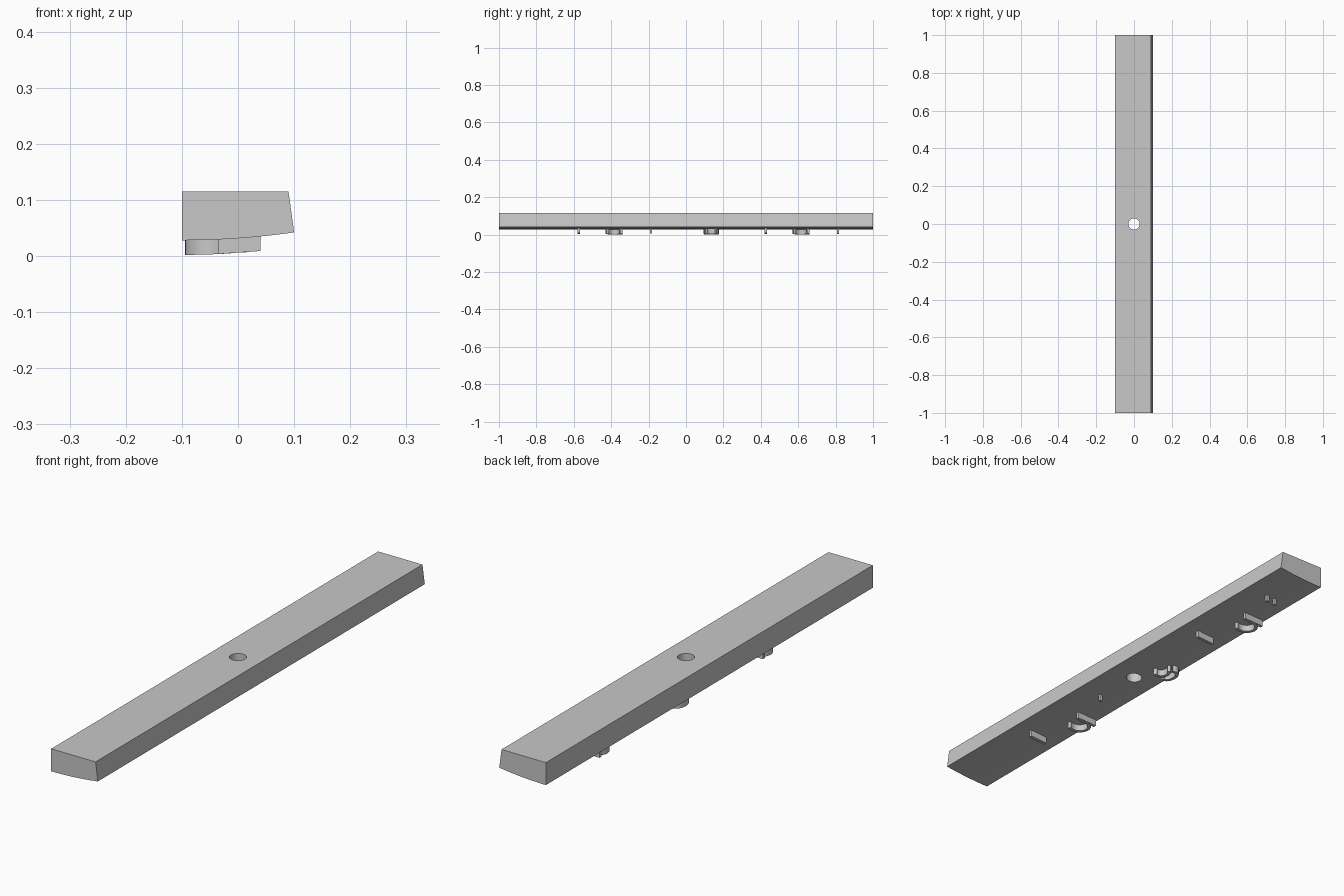
import bpy
import bmesh
import math
from mathutils import Vector

cube = bpy.data.objects.get("Cube")
if cube:
    bpy.data.objects.remove(cube)

grey = bpy.data.materials.new("plain grey")
grey.use_nodes = True
colour = (0.58, 0.58, 0.58, 1)
grey.diffuse_color = colour
grey.node_tree.nodes["Principled BSDF"].inputs["Base Color"].default_value = colour

RIB_HEIGHT = 0.026
RIB_WIDTH = 0.013


def underside(x):
    """Height of the gently curved underside."""
    return 0.028 + 0.35 * (x + 0.1) ** 2


def finish(name, bm):
    bmesh.ops.recalc_face_normals(bm, faces=bm.faces)
    mesh = bpy.data.meshes.new(name)
    bm.to_mesh(mesh)
    bm.free()
    mesh.materials.append(grey)
    obj = bpy.data.objects.new(name, mesh)
    bpy.context.collection.objects.link(obj)
    return obj


def smooth(obj):
    bpy.ops.object.select_all(action='DESELECT')
    obj.select_set(True)
    bpy.context.view_layer.objects.active = obj
    bpy.ops.object.shade_smooth_by_angle(angle=math.radians(30))


def rib(name, path, width=RIB_WIDTH):
    """Wall along an (x, y) path, hanging from the curved underside."""
    pts = [Vector(p) for p in path]
    bm = bmesh.new()
    rings = []
    for i, p in enumerate(pts):
        along = (pts[min(i + 1, len(pts) - 1)] - pts[max(i - 1, 0)]).normalized()
        side = Vector((-along.y, along.x)) * width / 2
        ring = []
        for q, drop in ((p - side, -0.004), (p + side, -0.004),
                        (p + side, RIB_HEIGHT), (p - side, RIB_HEIGHT)):
            ring.append(bm.verts.new((q.x, q.y, underside(q.x) - drop)))
        rings.append(ring)
    for a, b in zip(rings, rings[1:]):
        for k in range(4):
            n = (k + 1) % 4
            bm.faces.new((a[k], a[n], b[n], b[k]))
    bm.faces.new(rings[0])
    bm.faces.new(rings[-1])
    smooth(finish(name, bm))


def arc(cx, cy, rx, ry, start, end, steps=14):
    angles = [math.radians(start + (end - start) * i / steps) for i in range(steps + 1)]
    return [(cx + rx * math.cos(a), cy + ry * math.sin(a)) for a in angles]


# Long bar: end profile with a curved bottom, extruded along y
steps = 16
profile = [(0.09, 0.115), (-0.1, 0.115)]
profile += [(x, underside(x)) for x in (-0.1 + 0.2 * i / steps for i in range(steps + 1))]
bm = bmesh.new()
face = bm.faces.new([bm.verts.new((x, -1, z)) for x, z in profile])
new = bmesh.ops.extrude_face_region(bm, geom=[face])["geom"]
bmesh.ops.translate(bm, vec=(0, 2, 0),
                    verts=[v for v in new if isinstance(v, bmesh.types.BMVert)])
bar = finish("bar", bm)

# Round hole through the middle
bm = bmesh.new()
bmesh.ops.create_cone(bm, cap_ends=True, segments=48, radius1=0.03, radius2=0.03, depth=0.5)
cutter = finish("hole_cutter", bm)
cutter.hide_render = True
hole = bar.modifiers.new("hole", 'BOOLEAN')
hole.operation = 'DIFFERENCE'
hole.solver = 'EXACT'
hole.object = cutter
bpy.context.view_layer.objects.active = bar
bpy.ops.object.modifier_apply(modifier=hole.name)
bpy.data.objects.remove(cutter)
smooth(bar)

# Repeating ribs on both halves of the underside
for half, y in (("front", -1), ("back", 0)):
    rib(half + "_straight_rib", [(-0.035, y + 0.427), (0.04, y + 0.427)])
    rib(half + "_cup_rib", arc(-0.047, y + 0.615, 0.04, 0.038, 70, 300))
    rib(half + "_cup_wall", [(-0.092, y + 0.655), (-0.005, y + 0.655)])
    rib(half + "_peg", [(0.006, y + 0.813), (0.018, y + 0.813)], 0.011)
rib("back_second_peg", [(-0.03, 0.813), (-0.018, 0.813)], 0.011)

# Wavy rib near the middle
wave = arc(-0.03, 0.118, 0.022, 0.02, 20, 180) + arc(-0.07, 0.14, 0.02, 0.036, 20, 90, 8)[1:]
rib("wavy_rib", arc(-0.028, 0.135, 0.025, 0.03, 300, 120))
rib("wavy_rib_hook", arc(-0.066, 0.135, 0.022, 0.036, 60, 290))
